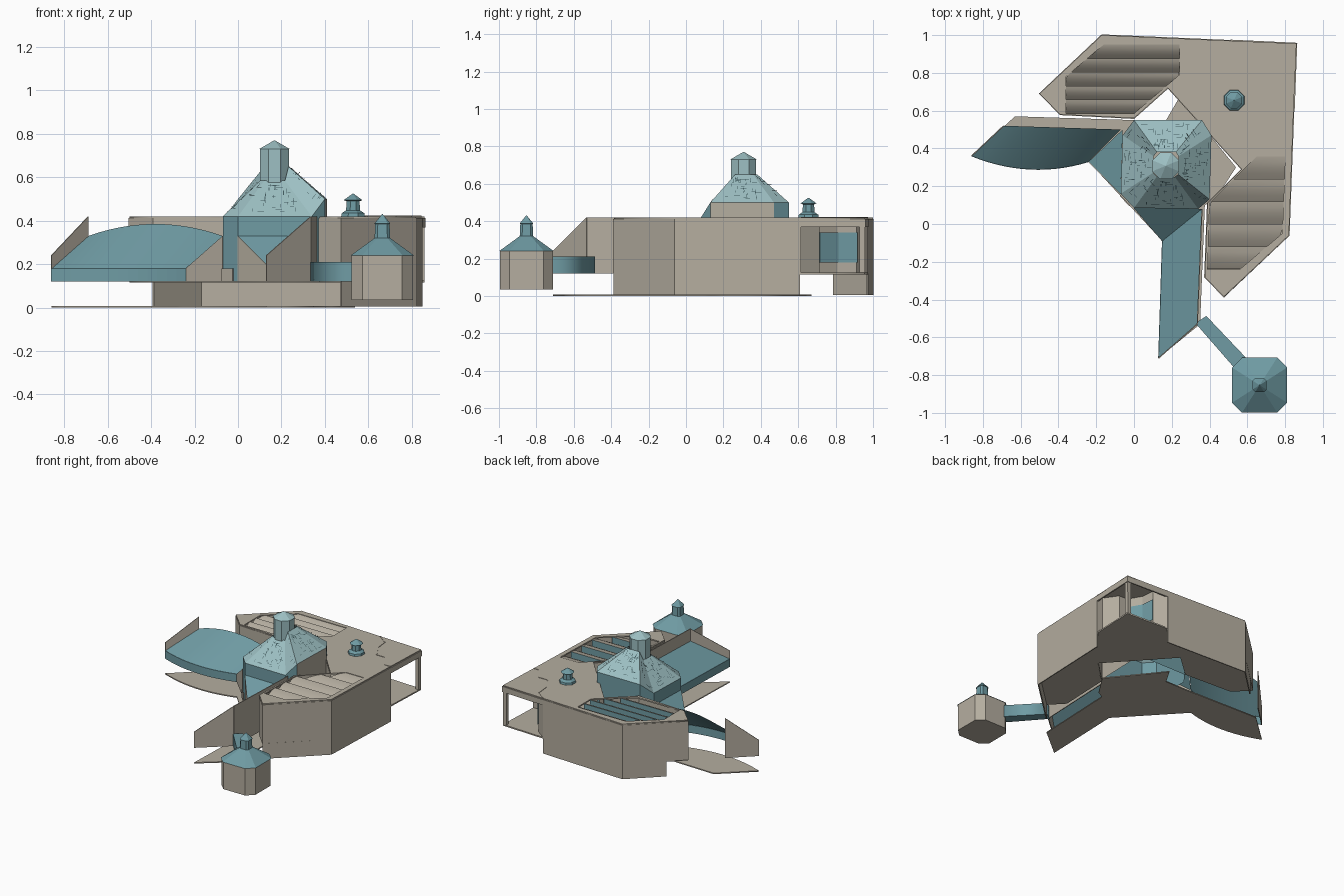
import bpy, bmesh, random
from mathutils import Vector

random.seed(4)
if "Cube" in bpy.data.objects:
    bpy.data.objects.remove(bpy.data.objects["Cube"])


def material(name, rgb):
    m = bpy.data.materials.new(name)
    m.use_nodes = True
    m.diffuse_color = (*rgb, 1)
    m.node_tree.nodes["Principled BSDF"].inputs["Base Color"].default_value = (*rgb, 1)
    return m


STONE = material("warm stone", (.46, .42, .35))
TEAL = material("weathered teal", (.16, .33, .37))
PALE = material("pale verdigris", (.34, .53, .55))
SEAM = material("dark seam", (.05, .1, .11))


def sheet(name, faces, mat, up=False, thick=0):
    """Faces given as lists of corner points; optional thickness."""
    bm = bmesh.new()
    for f in faces:
        bm.faces.new([bm.verts.new(p) for p in f])
    bmesh.ops.remove_doubles(bm, verts=bm.verts, dist=.0005)
    bmesh.ops.recalc_face_normals(bm, faces=bm.faces)
    if up:
        for f in bm.faces:
            f.normal_update()
            if f.normal.z < 0:
                f.normal_flip()
    mesh = bpy.data.meshes.new(name)
    bm.to_mesh(mesh)
    bm.free()
    mesh.materials.append(mat)
    ob = bpy.data.objects.new(name, mesh)
    bpy.context.collection.objects.link(ob)
    if thick:
        mod = ob.modifiers.new("thickness", 'SOLIDIFY')
        mod.thickness = thick
        mod.offset = 0
    return ob


def wall(name, path, z0, z1, mat=STONE, thick=.008):
    quads = [[(*a, z0), (*b, z0), (*b, z1), (*a, z1)] for a, b in zip(path, path[1:])]
    return sheet(name, quads, mat, thick=thick)


def plate(name, loops, z0, z1, mat=STONE):
    """Flat slab from an outline followed by any holes."""
    cu = bpy.data.curves.new(name, 'CURVE')
    cu.dimensions = '2D'
    cu.fill_mode = 'BOTH'
    cu.extrude = (z1 - z0) / 2
    for loop in loops:
        sp = cu.splines.new('POLY')
        sp.points.add(len(loop) - 1)
        for p, (x, y) in zip(sp.points, loop):
            p.co = (x, y, 0, 1)
        sp.use_cyclic_u = True
    tmp = bpy.data.objects.new(name + "_outline", cu)
    bpy.context.collection.objects.link(tmp)
    bpy.context.view_layer.update()
    mesh = bpy.data.meshes.new_from_object(tmp.evaluated_get(bpy.context.evaluated_depsgraph_get()))
    bpy.data.objects.remove(tmp)
    mesh.name = name
    mesh.materials.clear()
    mesh.materials.append(mat)
    ob = bpy.data.objects.new(name, mesh)
    ob.location.z = (z0 + z1) / 2
    bpy.context.collection.objects.link(ob)
    return ob


def eight_sided(name, centre, rings, mat, k=.414):
    """Stack of chamfered-square rings (half width, height), capped at both ends."""
    unit = [(1, -k), (1, k), (k, 1), (-k, 1), (-1, k), (-1, -k), (-k, -1), (k, -1)]
    loops = [[(centre[0] + x * r, centre[1] + y * r, z) for x, y in unit] for r, z in rings]
    faces = [loops[0], loops[-1]]
    for a, b in zip(loops, loops[1:]):
        faces += [[a[i], a[(i + 1) % 8], b[(i + 1) % 8], b[i]] for i in range(8)]
    return sheet(name, faces, mat)


def lerp(a, b, t):
    return a + (b - a) * t


# Main gallery: outline, skylight openings and recessed corner terrace
west_open = [(-.36, .585), (-.36, .78), (-.16, .95), (.24, .95), (.24, .79), (0, .585)]
east_open = [(.39, -.24), (.56, -.24), (.785, -.05), (.8, .358), (.65, .358), (.4, .11)]
terrace_end, wall_end, corner = (.51, .97), (.845, .61), (.86, .955)
body = [terrace_end, (-.17, 1), (-.5, .69), (-.39, .58), (0, .56), (.18, .72), (.57, .29),
        (.39, .11), (.375, -.28), (.475, -.385), (.82, -.06), wall_end]
jagged = [terrace_end, (.59, .91), (.6, .81), (.66, .71), (.73, .71), (.8, .61), wall_end]
plate("gallery_roof", [body + [corner], west_open, east_open], .41, .42)
plate("gallery_floor", [body + [corner]], .115, .125)
wall("gallery_walls", body, .12, .412)
wall("back_skirt", [terrace_end, (-.17, 1), (-.39, .79)], .005, .12)
wall("side_skirt", body[9:], .005, .12)
wall("terrace_wall", jagged, .12, .412)
wall("roof_seam", jagged, .415, .423)
wall("terrace_lintel", [terrace_end, corner, wall_end], .37, .412, thick=.012)
eight_sided("terrace_post", (.845, .942), [(.014, .12), (.014, .412)], STONE, k=.99)
wall("terrace_window", [(x + .008, y + .006) for x, y in jagged[1:4]], .18, .34, TEAL, .004)


def span(poly, y):
    xs = [lerp(a[0], b[0], (y - a[1]) / (b[1] - a[1]))
          for a, b in zip(poly, poly[1:] + poly[:1])
          if a[1] != b[1] and (a[1] - y) * (b[1] - y) <= 0]
    return min(xs), max(xs)


# Sawtooth skylights: curved stone hoods with teal glazing facing the back
for side, poly in (("west", west_open), ("east", east_open)):
    lo = min(p[1] for p in poly) + .001
    hi = max(p[1] for p in poly) - .001
    hoods, panes = [], []
    step = (hi - lo) / 5
    for i in range(5):
        rows = []
        for j in range(5):
            t = j / 4
            y = lo + step * (i + t)
            x0, x1 = span(poly, y)
            z = .37 + .047 * (1 - (1 - t) ** 1.7)
            rows.append(((x0, y, z), (x1, y, z)))
        hoods += [[a[0], a[1], b[1], b[0]] for a, b in zip(rows, rows[1:])]
        a, b = rows[-1]
        panes.append([a, b, (b[0], b[1], .37), (a[0], a[1], .37)])
    hood = sheet(side + "_skylight_hoods", hoods, STONE, up=True)
    for p in hood.data.polygons:
        p.use_smooth = True
    sheet(side + "_skylight_glass", panes, TEAL)

# Curved west wing roof, with fascia and raking end wall
N = 14
eave, ridge = [], []
for i in range(N + 1):
    t = i / N
    bow = .055 * 4 * t * (1 - t)
    eave.append((lerp(-.86, -.24, t), lerp(.36, .33, t) - bow))
    ridge.append((lerp(-.69, -.07, t), lerp(.52, .5, t), .33 + bow))
west_roof = sheet("west_wing_roof", [[(*eave[i], .18), (*eave[i + 1], .18), ridge[i + 1], ridge[i]]
                                     for i in range(N)], TEAL, up=True)
for p in west_roof.data.polygons:
    p.use_smooth = True
wall("west_wing_fascia", eave, .12, .18, TEAL, .004)

# Straight south wing
sheet("south_wing_roof", [[(.13, -.71, .18), (.15, -.09, .18), (.36, .08, .33), (.335, -.53, .33)]],
      TEAL, up=True)
wall("south_wing_fascia", [(.13, -.71), (.15, -.09)], .12, .18, TEAL, .004)
wall("south_wing_back_wall", [(.335, -.53), (.36, .08)], .12, .42, thick=.006)
for name, a, b in (("west_end_wall", (-.86, .36), (-.69, .52)), ("south_end_wall", (.13, -.71), (.335, -.53))):
    sheet(name, [[(*a, .12), (*a, .24), (*b, .42), (*b, .12)]], STONE, thick=.006)

# Thin ground slab under the entrance wings
plate("ground_slab", [eave + [(.15, -.09), (.13, -.71), (.35, -.53), (.375, .1), (.43, .13), (.54, .3),
                              (.24, .67), (.17, .55), (0, .55), (-.63, .57)]], 0, .008)

# Entrance: facade triangles, hips over them and a small door
for name, a, b, c in (("west", (-.24, .33), (-.07, .16), (-.06, .5)),
                      ("south", (.15, -.09), (0, .085), (.36, .08))):
    sheet(name + "_facade", [[(*a, .12), (*a, .18), (*b, .33), (*b, .12)]], STONE, thick=.004)
    sheet(name + "_hip", [[(*a, .18), (*b, .33), (*c, .33)]], TEAL, up=True)
wall("entrance_door", [(-.073, .15), (-.023, .097)], .12, .18, STONE, .006)

# Central hall: low eaves at the entrance, raised eaves at the back
ring = [(-.07, .16), (0, .085), (.34, .08), (.4, .13), (.41, .47), (.36, .55), (0, .55), (-.06, .47)]
high = [i in (3, 4, 5, 6) for i in range(8)]
eaves = [Vector((*p, .5 if h else .42)) for p, h in zip(ring, high)]
tops = [Vector((lerp(.168, x, .28), lerp(.315, y, .28), .65 if h else .585))
        for (x, y), h in zip(ring, high)]
pairs = [(i, (i + 1) % 8) for i in range(8)]
hall = sheet("hall_walls", [[(*ring[i], .12), (*ring[j], .12), eaves[j], eaves[i]] for i, j in pairs], TEAL)
hall.data.materials.append(STONE)
for p in hall.data.polygons:
    if p.center.x > .38 and abs(p.normal.x) > .95:
        p.material_index = 1
slopes = [[eaves[i], eaves[j], tops[j], tops[i]] for i, j in pairs]
sheet("hall_roof", slopes, PALE, up=True)

# Staggered shingle seams
marks = []
for a, b, c, d in slopes:
    n = (b - a).cross(d - a).normalized() * .004
    along, rise = (b - a).normalized(), (c + d - a - b).normalized()
    for k in range(int((b - a).length * 110)):
        v = random.uniform(.08, .85)
        u = random.uniform(.12, .85)
        p = a.lerp(d, v).lerp(b.lerp(c, v), u) + n
        s, w = (along, rise) if k % 2 else (rise, along)
        s, w = s * random.uniform(.015, .035), w * .003
        marks.append([p, p + s, p + s + w, p + w])
sheet("shingle_seams", marks, SEAM, up=True)

# Lantern, roof vent, detached pavilion and its bridge
eight_sided("hall_lantern", (.168, .308), [(.067, .55), (.067, .73), (.071, .73), (.002, .77)], PALE)
eight_sided("roof_vent", (.53, .655), [(.055, .418), (.052, .435), (.032, .448), (.03, .49),
                                       (.043, .495), (.002, .525)], TEAL)
eight_sided("pavilion_walls", (.665, -.853), [(.142, .035), (.142, .24)], STONE, k=.64)
eight_sided("pavilion_roof", (.665, -.853), [(.146, .24), (.036, .32), (.033, .385), (.037, .387),
                                             (.002, .43)], TEAL, k=.64)
plate("pavilion_bridge", [[(.325, -.525), (.383, -.487), (.59, -.705), (.53, -.76)]], .12, .21, TEAL)
